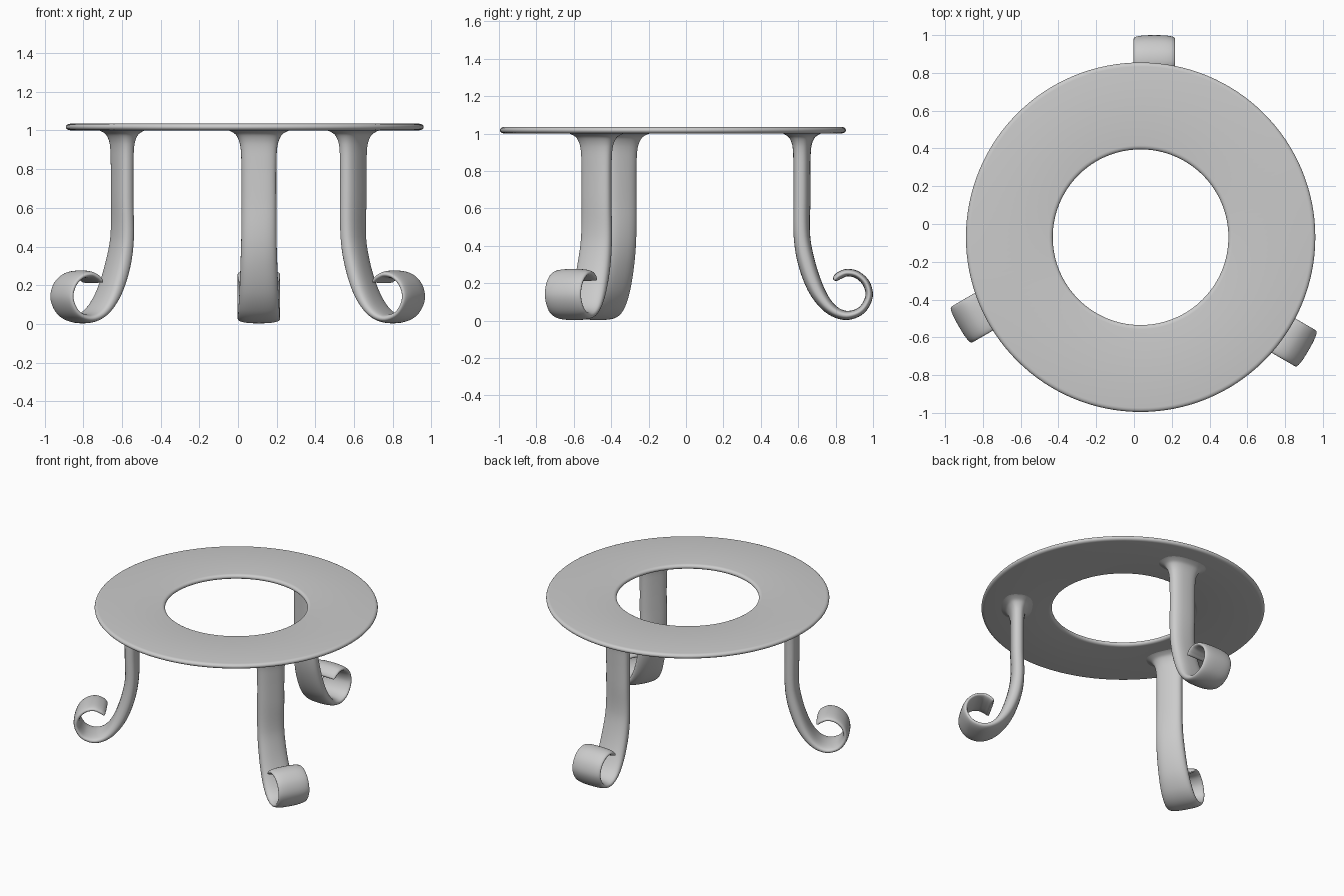
import bpy, bmesh, math
from mathutils import Vector

if "Cube" in bpy.data.objects:
    bpy.data.objects.remove(bpy.data.objects["Cube"])

CX, CY = 0.035, -0.07          # axis of the ring top


def finish(name, bm):
    bmesh.ops.recalc_face_normals(bm, faces=bm.faces)
    me = bpy.data.meshes.new(name)
    bm.to_mesh(me)
    bm.free()
    for p in me.polygons:
        p.use_smooth = True
    ob = bpy.data.objects.new(name, me)
    bpy.context.collection.objects.link(ob)
    return ob


def skin(bm, rings, closed=False):
    n = len(rings[0])
    for i in range(len(rings) if closed else len(rings) - 1):
        a, b = rings[i], rings[(i + 1) % len(rings)]
        for j in range(n):
            k = (j + 1) % n
            bm.faces.new((a[j], a[k], b[k], b[j]))


# Ring top: flat profile with rounded inner and outer edges, revolved
def ring_top():
    r_in, r_out, zc, h = 0.465, 0.925, 1.018, 0.017
    prof = []
    for i in range(9):
        t = -math.pi / 2 + math.pi * i / 8
        prof.append((r_out - 0.022 + 0.022 * math.cos(t), zc + h * math.sin(t)))
    for i in range(9):
        t = math.pi / 2 + math.pi * i / 8
        prof.append((r_in + 0.022 + 0.022 * math.cos(t), zc + h * math.sin(t)))
    bm = bmesh.new()
    rings = []
    for s in range(128):
        a = 2 * math.pi * s / 128
        rings.append([bm.verts.new((CX + r * math.cos(a), CY + r * math.sin(a), z))
                      for r, z in prof])
    skin(bm, rings, closed=True)
    finish("ring_top", bm)


# Leg path: outward y, height z, half width, half thickness
PATH = [
    (0.620, 1.008, 0.180, 0.120), (0.620, 0.995, 0.145, 0.090),
    (0.620, 0.975, 0.117, 0.065), (0.620, 0.930, 0.098, 0.049),
    (0.620, 0.850, 0.091, 0.045), (0.620, 0.650, 0.090, 0.044),
    (0.620, 0.450, 0.091, 0.044), (0.643, 0.315, 0.095, 0.046),
    (0.690, 0.180, 0.100, 0.043), (0.746, 0.090, 0.105, 0.035),
    (0.805, 0.042, 0.108, 0.028), (0.870, 0.028, 0.110, 0.024),
    (0.940, 0.057, 0.110, 0.021), (0.979, 0.130, 0.110, 0.020),
    (0.963, 0.200, 0.110, 0.020), (0.915, 0.245, 0.110, 0.020),
    (0.860, 0.256, 0.110, 0.020), (0.818, 0.240, 0.109, 0.020),
    (0.797, 0.222, 0.105, 0.015), (0.792, 0.216, 0.100, 0.006),
]


def smooth_path(pts, steps=5):
    P = [Vector(p) for p in pts]
    out = []
    for i in range(len(P) - 1):
        p0, p1, p2, p3 = P[max(i - 1, 0)], P[i], P[i + 1], P[min(i + 2, len(P) - 1)]
        d = (p2 - p1).length
        # tangents scaled for uneven spacing
        m1 = (p2 - p0) * (d / max((p1 - p0).length + d, 1e-6))
        m2 = (p3 - p1) * (d / max((p3 - p2).length + d, 1e-6))
        for s in range(steps):
            t = s / steps
            out.append(p1 * (2*t**3 - 3*t*t + 1) + m1 * (t**3 - 2*t*t + t)
                       + p2 * (3*t*t - 2*t**3) + m2 * (t**3 - t*t))
    return out + [P[-1]]


# Scrolled leg: rounded strip swept along the path, turned about the ring axis
def leg(name, turn):
    bm = bmesh.new()
    path = smooth_path(PATH)
    ca, sa = math.cos(turn), math.sin(turn)
    rings = []
    for i, p in enumerate(path):
        a, b = path[max(i - 1, 0)], path[min(i + 1, len(path) - 1)]
        t = Vector((b[0] - a[0], b[1] - a[1])).normalized()
        n = Vector((-t.y, t.x))
        skew = -0.08 * min(1, max(0, (p[1] - 0.3) / 0.3)) if i < len(path) / 2 else 0
        ring = []
        for j in range(32):
            u = 2 * math.pi * j / 32
            c, s = math.cos(u), math.sin(u)
            e = 2 / 2.5
            w = p[2] * math.copysign(abs(c) ** e, c)
            h = p[3] * math.copysign(abs(s) ** e, s) + skew * w
            x = 0.108 + w - CX
            y = p[0] + n.x * h - CY
            ring.append(bm.verts.new((CX + x * ca - y * sa, CY + x * sa + y * ca,
                                      p[1] + n.y * h)))
        rings.append(ring)
    skin(bm, rings)
    bm.faces.new(rings[0])
    bm.faces.new(rings[-1])
    # keep the flared top inside the thickness of the ring
    for v in bm.verts:
        v.co.z = max(0.0, min(v.co.z, 1.02))
    finish(name, bm)


ring_top()
for leg_name, k in (("rear_leg", 0), ("front_left_leg", 1), ("front_right_leg", 2)):
    leg(leg_name, k * 2 * math.pi / 3)
